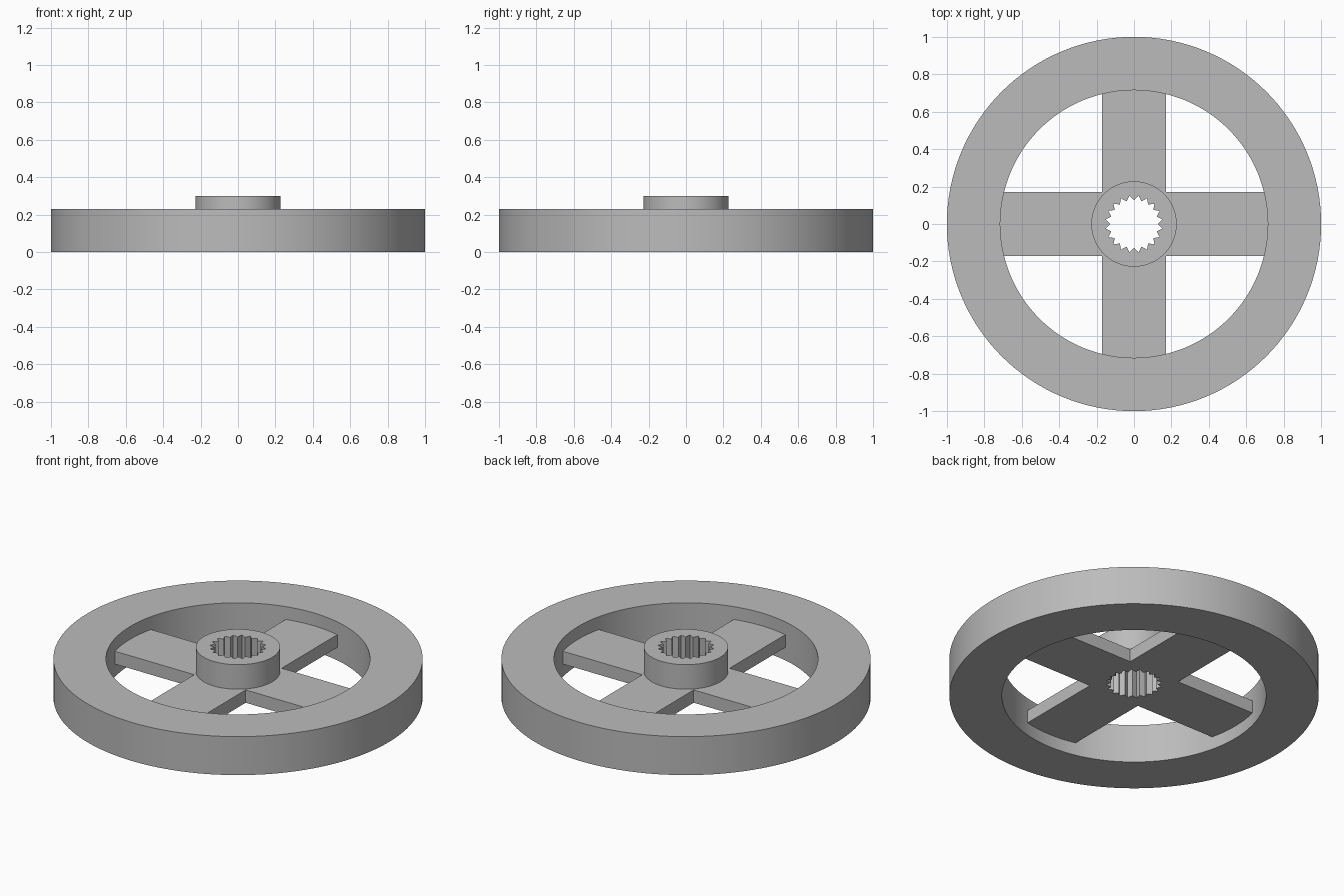
import bpy, bmesh, math
from mathutils import Vector

cube = bpy.data.objects.get("Cube")
if cube:
    bpy.data.objects.remove(cube, do_unlink=True)

# Main dimensions
RIM_TOP, HUB_TOP = 0.23, 0.30
WEB_BOTTOM, WEB_TOP = RIM_TOP / 3, RIM_TOP * 2 / 3
RIM_INNER, HUB_RADIUS = 0.715, 0.228
SPOKE_HALF, SPOKE_REACH = 0.17, 0.73
TEETH, TOOTH_TIP, TOOTH_ROOT = 20, 0.128, 0.154

grey = bpy.data.materials.new("mid grey")
grey.use_nodes = True
colour = (0.5, 0.5, 0.5, 1)
grey.diffuse_color = colour
grey.node_tree.nodes["Principled BSDF"].inputs["Base Color"].default_value = colour


def polar(radius, angle):
    return (radius * math.cos(angle), radius * math.sin(angle))


def circle(radius, count):
    return [polar(radius, math.tau * i / count) for i in range(count)]


def spline_bore():
    """Star-shaped outline with a tooth tip on each axis."""
    return [polar(TOOTH_ROOT if i % 2 else TOOTH_TIP, math.pi * i / TEETH)
            for i in range(2 * TEETH)]


def cross():
    """Outline of four equal arms, one quarter turned four times."""
    arm = [(SPOKE_HALF, -SPOKE_HALF), (SPOKE_REACH, -SPOKE_HALF), (SPOKE_REACH, SPOKE_HALF)]
    points = []
    for _ in range(4):
        points += arm
        arm = [(-y, x) for x, y in arm]
    return points


def plate(name, outer, hole, bottom, top):
    """Extrude a flat outline with a hole between two heights."""
    bm = bmesh.new()
    for loop in (outer, hole):
        verts = [bm.verts.new((x, y, bottom)) for x, y in loop]
        for a, b in zip(verts, verts[1:] + verts[:1]):
            bm.edges.new((a, b))
    bmesh.ops.triangle_fill(bm, edges=bm.edges[:], use_beauty=True, normal=(0, 0, 1))
    lifted = bmesh.ops.extrude_face_region(bm, geom=bm.faces[:], use_keep_orig=True)
    bmesh.ops.translate(bm, vec=Vector((0, 0, top - bottom)),
                        verts=[g for g in lifted["geom"] if isinstance(g, bmesh.types.BMVert)])
    bmesh.ops.recalc_face_normals(bm, faces=bm.faces[:])
    mesh = bpy.data.meshes.new(name)
    bm.to_mesh(mesh)
    bm.free()
    mesh.materials.append(grey)
    obj = bpy.data.objects.new(name, mesh)
    bpy.context.collection.objects.link(obj)
    bpy.ops.object.select_all(action='DESELECT')
    obj.select_set(True)
    bpy.context.view_layer.objects.active = obj
    bpy.ops.object.shade_smooth_by_angle(angle=math.radians(30))
    return obj


# Outer rim, recessed four-arm web, and raised hub sharing the toothed bore
plate("rim", circle(1.0, 128), circle(RIM_INNER, 128), 0, RIM_TOP)
plate("spokes", cross(), spline_bore(), WEB_BOTTOM, WEB_TOP)
plate("hub", circle(HUB_RADIUS, 96), spline_bore(), WEB_TOP, HUB_TOP)
